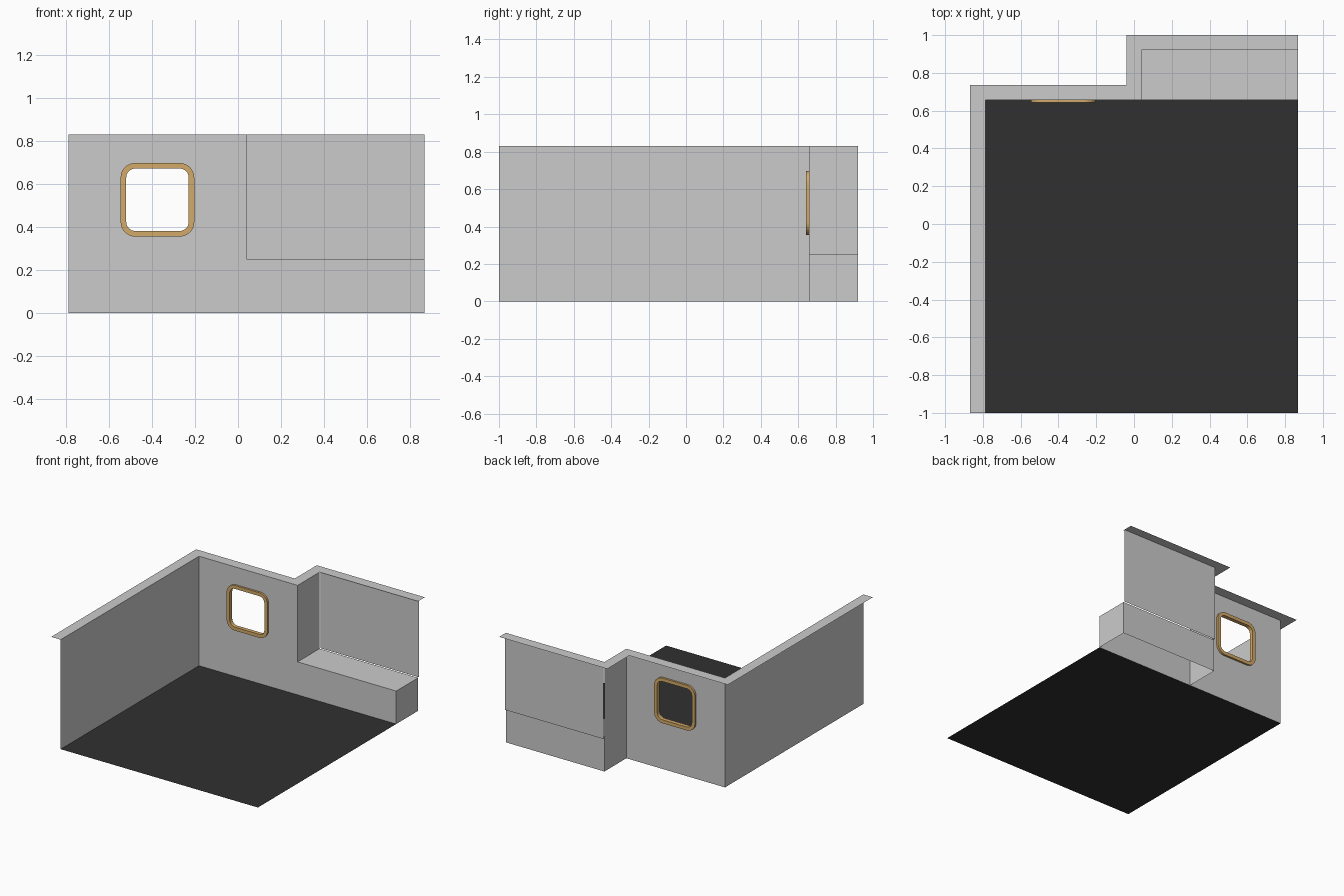
import bpy, bmesh, math

if "Cube" in bpy.data.objects:
    bpy.data.objects.remove(bpy.data.objects["Cube"])

TOP, LEDGE, BACK, ALC = 0.83, 0.25, 0.657, 0.92
XL, XA, XR, RIM = -0.787, 0.04, 0.867, 0.08


def material(name, color):
    m = bpy.data.materials.new(name)
    m.diffuse_color = color
    m.use_nodes = True
    m.node_tree.nodes["Principled BSDF"].inputs["Base Color"].default_value = m.diffuse_color
    return m


def finish(name, bm, mat=None):
    bmesh.ops.remove_doubles(bm, verts=bm.verts, dist=1e-5)
    me = bpy.data.meshes.new(name)
    bm.to_mesh(me)
    bm.free()
    ob = bpy.data.objects.new(name, me)
    bpy.context.collection.objects.link(ob)
    if mat:
        me.materials.append(mat)
    return ob


def face(bm, pts):
    return bm.faces.new([bm.verts.new(p) for p in pts])


def upright(bm, a, b, z0, z1):
    return face(bm, [(*a, z0), (*b, z0), (*b, z1), (*a, z1)])


def rounded(half, r, y, cx=-0.374, cz=0.526, n=8):
    """Rounded square outline in the plane of the back wall."""
    pts = []
    for q, (sx, sz) in enumerate([(1, 1), (-1, 1), (-1, -1), (1, -1)]):
        for i in range(n + 1):
            a = (q + i / n) * math.pi / 2
            pts.append((cx + sx * (half - r) + r * math.cos(a), y,
                        cz + sz * (half - r) + r * math.sin(a)))
    return pts


dark = material("dark_floor", (0.03, 0.03, 0.03, 1))
wood = material("window_wood", (0.65, 0.4, 0.14, 1))

# floor
bm = bmesh.new()
face(bm, [(XL, -1, 0), (XR, -1, 0), (XR, BACK, 0), (XL, BACK, 0)])
finish("floor", bm, dark)

# left wall and alcove side wall
path = [(XL, -1), (XL, BACK), (XA, BACK), (XA, ALC), (XR, ALC)]
for name, i in (("left_wall", 0), ("alcove_side_wall", 2)):
    bm = bmesh.new()
    upright(bm, path[i], path[i + 1], 0, TOP)
    finish(name, bm)

# back wall with window opening
bm = bmesh.new()
edges = []
corners = [(XL, BACK, 0), (XA, BACK, 0), (XA, BACK, TOP), (XL, BACK, TOP)]
for loop in (corners, rounded(0.158, 0.055, BACK)):
    vs = [bm.verts.new(p) for p in loop]
    edges += [bm.edges.new((vs[i - 1], vs[i])) for i in range(len(vs))]
bmesh.ops.triangle_fill(bm, edges=edges, use_beauty=True, use_dissolve=False,
                        normal=(0, -1, 0))
finish("window_wall", bm)

# alcove back wall with a shallow recessed panel
bm = bmesh.new()
upright(bm, path[3], path[4], 0, LEDGE)
panel = upright(bm, path[3], path[4], LEDGE, TOP)
bm.normal_update()
bmesh.ops.inset_region(bm, faces=[panel], thickness=0.034)
bmesh.ops.inset_region(bm, faces=[panel], thickness=0.012, depth=-0.01)
finish("alcove_panel_wall", bm)

# bench: front, seat and right end, open below
bm = bmesh.new()
upright(bm, (XA, BACK), (XR, BACK), 0, LEDGE)
upright(bm, (XR, BACK), (XR, ALC), 0, LEDGE)
face(bm, [(XA, BACK, LEDGE), (XR, BACK, LEDGE), (XR, ALC, LEDGE), (XA, ALC, LEDGE)])
finish("alcove_bench", bm)

# flat rim along the top, overhanging outward
outer = [(XL - RIM, -1), (XL - RIM, BACK + RIM), (XA - RIM, BACK + RIM),
         (XA - RIM, ALC + RIM), (XR, ALC + RIM)]
bm = bmesh.new()
for i in range(4):
    face(bm, [(*p, TOP) for p in (path[i], path[i + 1], outer[i + 1], outer[i])])
finish("wall_top_rim", bm)

# wooden window frame
bm = bmesh.new()
sections = [(0.171, 0.068, 0.642), (0.171, 0.068, 0.672),
            (0.145, 0.042, 0.672), (0.145, 0.042, 0.642)]
rings = [[bm.verts.new(p) for p in rounded(*s)] for s in sections]
for k in range(4):
    a, b = rings[k - 1], rings[k]
    for i in range(len(a)):
        bm.faces.new((a[i - 1], a[i], b[i], b[i - 1]))
bmesh.ops.recalc_face_normals(bm, faces=bm.faces)
frame = finish("window_frame", bm, wood)
bpy.context.view_layer.objects.active = frame
frame.select_set(True)
bpy.ops.object.shade_smooth_by_angle(angle=math.radians(30))
